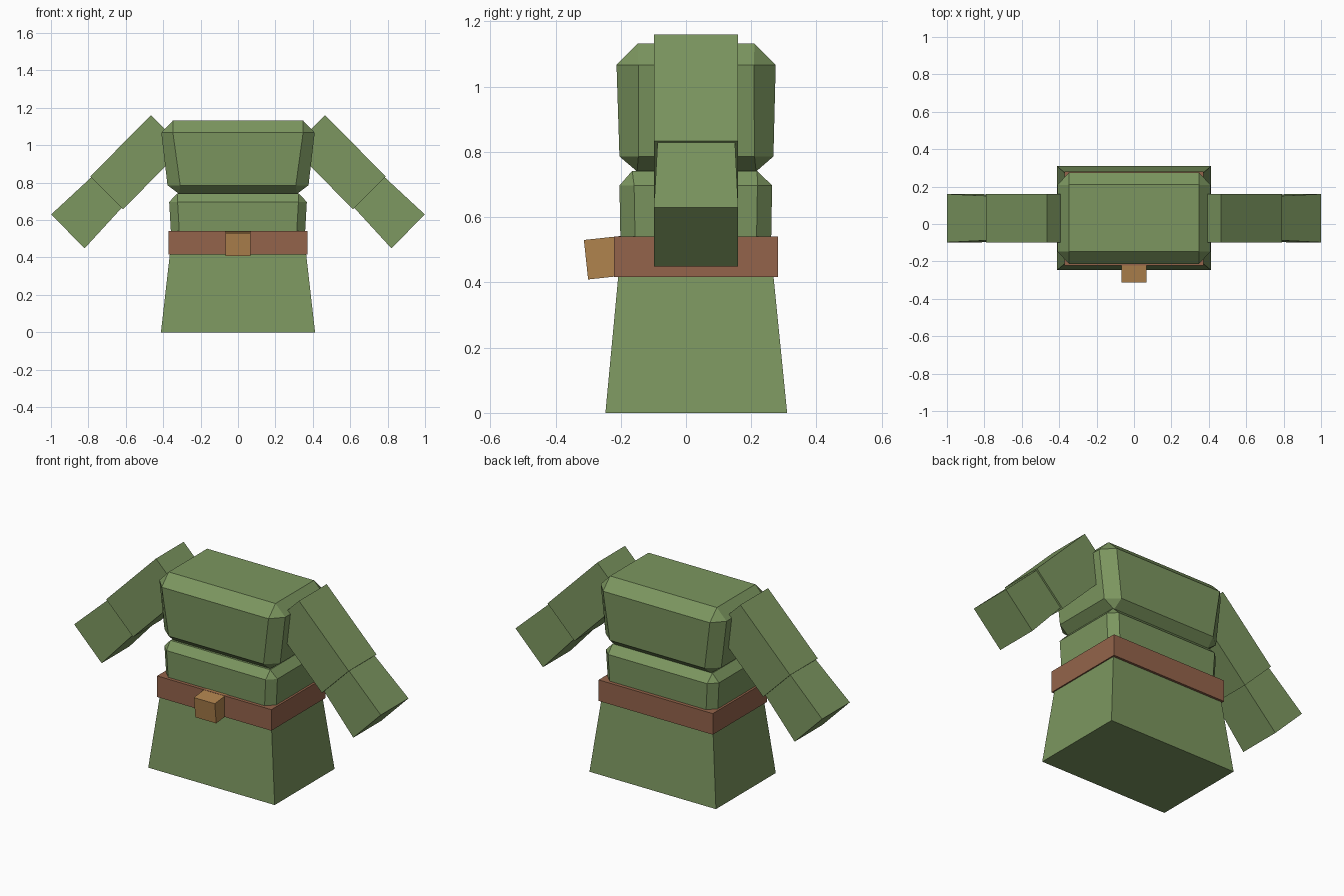
import bpy

if "Cube" in bpy.data.objects:
    bpy.data.objects.remove(bpy.data.objects["Cube"])


def material(name, rgb):
    m = bpy.data.materials.new(name)
    m.diffuse_color = (*rgb, 1)
    m.use_nodes = True
    m.node_tree.nodes["Principled BSDF"].inputs["Base Color"].default_value = m.diffuse_color
    return m


GREEN = material("cloth green", (0.20, 0.305, 0.115))
BROWN = material("leather brown", (0.296, 0.127, 0.07))
TAN = material("buckle tan", (0.434, 0.227, 0.076))


def build(name, verts, faces, mat):
    me = bpy.data.meshes.new(name)
    me.from_pydata(verts, [], faces)
    me.materials.append(mat)
    ob = bpy.data.objects.new(name, me)
    bpy.context.collection.objects.link(ob)
    return ob


def loft(name, a, b, mat):
    """Six-sided block between two four-point rings."""
    faces = [(3, 2, 1, 0), (4, 5, 6, 7)]
    faces += [(i, (i + 1) % 4, (i + 1) % 4 + 4, i + 4) for i in range(4)]
    return build(name, a + b, faces, mat)


def rect(x, y0, y1, z):
    return [(-x, y0, z), (x, y0, z), (x, y1, z), (-x, y1, z)]


def octagon(x, y0, y1, cx, cy, z):
    """Rectangle with cut corners, two points per corner."""
    return [(-x + cx, y0, z), (x - cx, y0, z), (x, y0 + cy, z), (x, y1 - cy, z),
            (x - cx, y1, z), (-x + cx, y1, z), (-x, y1 - cy, z), (-x, y0 + cy, z)]


def chamfered_block(name, bottom, low, high, top, mat):
    """Box with every edge chamfered: rings of 4, 8, 8 and 4 points."""
    verts = bottom + low + high + top
    faces = [(3, 2, 1, 0), (20, 21, 22, 23)]
    faces += [(4 + i, 4 + (i + 1) % 8, 12 + (i + 1) % 8, 12 + i) for i in range(8)]
    for i in range(4):
        j, e = (i + 1) % 4, 2 * i
        # sloped strips along the long edges
        faces.append((i, j, 4 + e + 1, 4 + e))
        faces.append((12 + e, 12 + e + 1, 20 + j, 20 + i))
        # corner triangles
        k = (e + 2) % 8
        faces.append((j, 4 + k, 4 + e + 1))
        faces.append((12 + e + 1, 12 + k, 20 + j))
    return build(name, verts, faces, mat)


# Flared skirt of the tunic
loft("skirt", rect(0.412, -0.247, 0.31, 0), rect(0.355, -0.2, 0.26, 0.5), GREEN)

# Waist and chest
chamfered_block("waist",
                rect(0.31, -0.15, 0.21, 0.43),
                octagon(0.355, -0.2, 0.26, 0.045, 0.045, 0.47),
                octagon(0.368, -0.204, 0.264, 0.045, 0.045, 0.697),
                rect(0.325, -0.165, 0.218, 0.742), GREEN)
chamfered_block("chest",
                rect(0.315, -0.15, 0.215, 0.74),
                octagon(0.377, -0.204, 0.268, 0.068, 0.058, 0.786),
                octagon(0.41, -0.213, 0.275, 0.062, 0.067, 1.067),
                rect(0.348, -0.148, 0.21, 1.132), GREEN)

# Belt and its tilted buckle
loft("belt", rect(0.372, -0.221, 0.282, 0.417), rect(0.372, -0.221, 0.282, 0.541), BROWN)
w = 0.068
loft("buckle",
     [(-w, -0.30, 0.409), (w, -0.30, 0.409), (w, -0.18, 0.422), (-w, -0.18, 0.422)],
     [(-w, -0.313, 0.53), (w, -0.313, 0.53), (w, -0.193, 0.543), (-w, -0.193, 0.543)], TAN)


def arm_ring(s, top, bottom, y0, y1):
    ring = [(s * top[0], y0, top[1]), (s * bottom[0], y0, bottom[1]),
            (s * bottom[0], y1, bottom[1]), (s * top[0], y1, top[1])]
    return ring if s > 0 else ring[::-1]


# Sleeves, mirrored left and right
for s, side in ((1, "right"), (-1, "left")):
    loft(side + "_upper_sleeve",
         arm_ring(s, (0.466, 1.16), (0.291, 0.985), -0.098, 0.16),
         arm_ring(s, (0.79, 0.833), (0.615, 0.658), -0.098, 0.16), GREEN)
    loft(side + "_lower_sleeve",
         arm_ring(s, (0.782, 0.831), (0.622, 0.665), -0.087, 0.15),
         arm_ring(s, (0.999, 0.63), (0.82, 0.449), -0.098, 0.16), GREEN)
